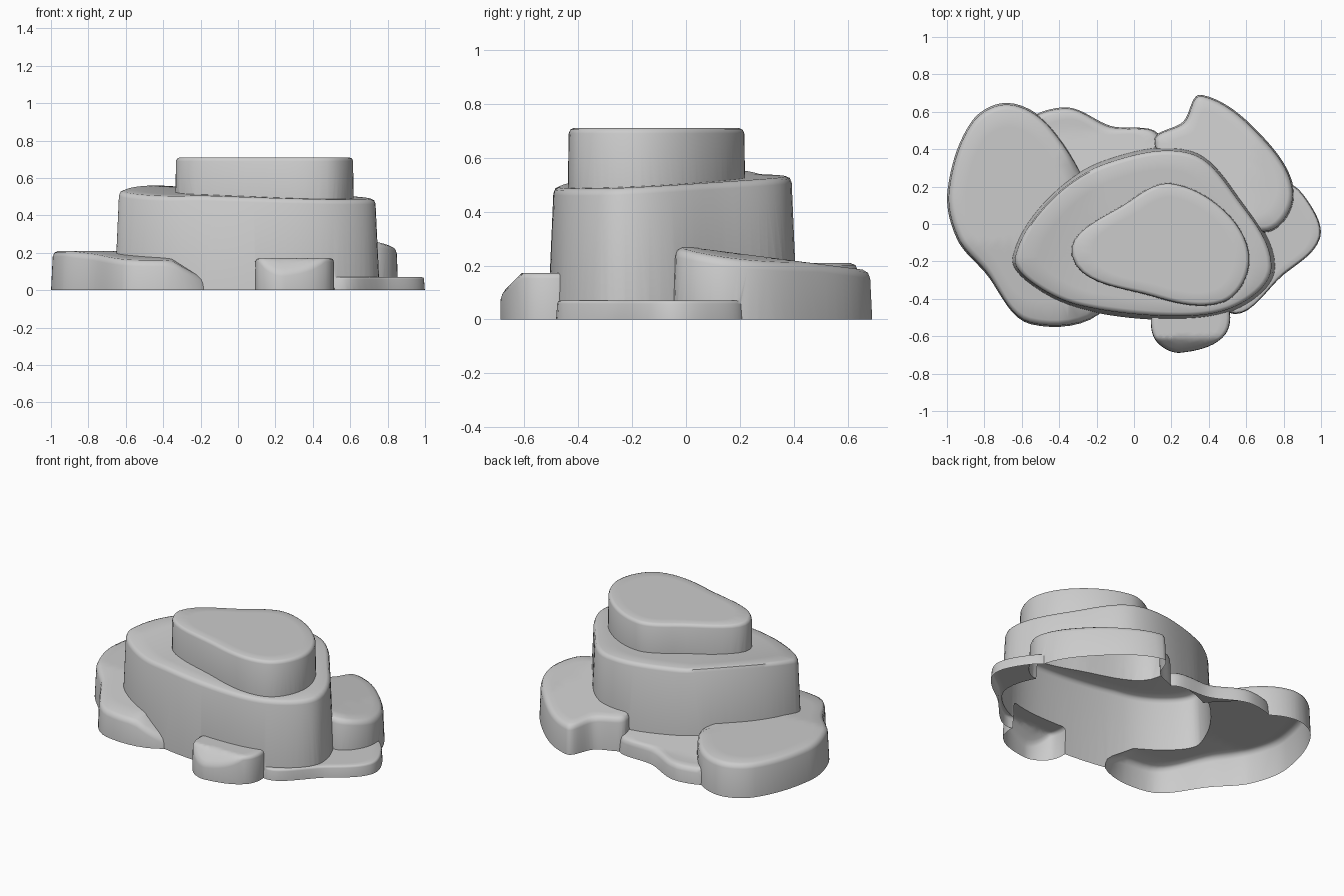
import bpy, bmesh
from mathutils import Vector
from mathutils.geometry import interpolate_bezier

if "Cube" in bpy.data.objects:
    bpy.data.objects.remove(bpy.data.objects["Cube"])


def smooth_loop(pts, n=9):
    """Closed smooth curve through a few outline points."""
    p = [Vector((x, y, 0)) for x, y in pts]
    k, out = len(p), []
    for i in range(k):
        a, b, c, d = p[i - 1], p[i], p[(i + 1) % k], p[(i + 2) % k]
        s = (c - b).length / 3
        out += interpolate_bezier(b, b + (c - a).normalized() * s,
                                  c - (d - b).normalized() * s, c, n + 1)[:-1]
    return out


def rock(name, pts, height, floor, lean, r):
    """Closed rock: leaning wall, rounded rim, top that follows height(x, y)."""
    loop = smooth_loop(pts)
    n = len(loop)
    mid = sum(loop, Vector()) / n
    bm = bmesh.new()
    rings = []

    def ring(inset, frac, drop):
        vs = []
        for p in loop:
            d = mid - p
            q = p + d.normalized() * inset + d * frac
            z = floor if drop is None else height(q.x, q.y) - drop
            vs.append(bm.verts.new((q.x, q.y, z)))
        rings.append(vs)

    ring(0, 0, None)
    ring(lean, 0, r)
    ring(lean + r * 0.3, 0, r * 0.3)
    for i in range(6):
        f = i / 6
        ring((lean + r) * (1 - f), f, 0)
    for a, b in zip(rings, rings[1:]):
        for i in range(n):
            j = (i + 1) % n
            bm.faces.new((a[i], a[j], b[j], b[i]))
    bm.faces.new(rings[0])
    bm.faces.new(rings[-1])
    bmesh.ops.triangulate(bm, faces=bm.faces[:])
    bmesh.ops.recalc_face_normals(bm, faces=bm.faces[:])
    me = bpy.data.meshes.new(name)
    bm.to_mesh(me)
    bm.free()
    ob = bpy.data.objects.new(name, me)
    bpy.context.collection.objects.link(ob)
    return ob


# tall middle block
body = rock("rock_formation", [
    (-.66, -.18), (-.47, .14), (-.15, .35), (.31, .40), (.57, .15),
    (.76, -.23), (.57, -.45), (.2, -.515), (-.3, -.455), (-.57, -.32)],
    lambda x, y: .52 + .045 * y - .03 * x + .3 * max(0, -.2 - x) * (y + .2),
    -.05, .025, .025)

parts = [
    # cap stone
    rock("cap_stone", [
        (-.335, -.17), (-.02, .13), (.2, .22), (.5, .06), (.62, -.2),
        (.48, -.42), (.1, -.39)],
        lambda x, y: .71, .4, .005, .02),
    # wide rock on the left, fading into the block at the front
    rock("left_rock", [
        (-1, .18), (-.87, .55), (-.67, .65), (-.44, .52), (-.2, .1),
        (-.12, -.42), (-.55, -.54), (-.8, -.26), (-.95, -.08)],
        lambda x, y: .21 - .12 * max(0, -.1 - y) - .6 * max(0, x + .36),
        -.06, .012, .03),
    # low ledge at the back
    rock("back_ledge", [
        (-.6, .5), (-.38, .63), (-.12, .53), (.15, .46), (0, .1), (-.4, .15)],
        lambda x, y: .1 + .15 * max(0, .5 - y), -.07, .015, .03),
    # sloping rock at the back right
    rock("back_right_rock", [
        (.1, .44), (.26, .55), (.36, .695), (.7, .46), (.86, .15),
        (.7, -.05), (.3, .15)],
        lambda x, y: .27 - .13 * max(0, y) - .12 * max(0, x - .65), -.08, .012, .03),
    # thin slab on the right
    rock("right_slab", [
        (.8, .22), (.94, .12), (1, -.08), (.8, -.28), (.5, -.48), (.4, -.1)],
        lambda x, y: .07, -.09, .012, .012),
    # small boulder in front
    rock("front_boulder", [
        (.09, -.5), (.12, -.63), (.25, -.69), (.49, -.59), (.47, -.4), (.14, -.4)],
        lambda x, y: .172 - max(0, -.61 - y), -.1, .003, .02),
]

# fuse everything into one shell
for p in parts:
    m = body.modifiers.new(p.name, 'BOOLEAN')
    m.operation = 'UNION'
    m.solver = 'EXACT'
    m.object = p
dg = bpy.context.evaluated_depsgraph_get()
me = bpy.data.meshes.new_from_object(body.evaluated_get(dg))
body.modifiers.clear()
body.data = me
for p in parts:
    bpy.data.objects.remove(p)

# cut flat on the ground, leaving the underside open
bm = bmesh.new()
bm.from_mesh(me)
bmesh.ops.bisect_plane(bm, geom=bm.verts[:] + bm.edges[:] + bm.faces[:],
                       plane_co=(0, 0, 0), plane_no=(0, 0, 1), clear_inner=True)
bm.to_mesh(me)
bm.free()
bpy.context.view_layer.objects.active = body
body.select_set(True)
bpy.ops.object.shade_smooth_by_angle(angle=0.85)
